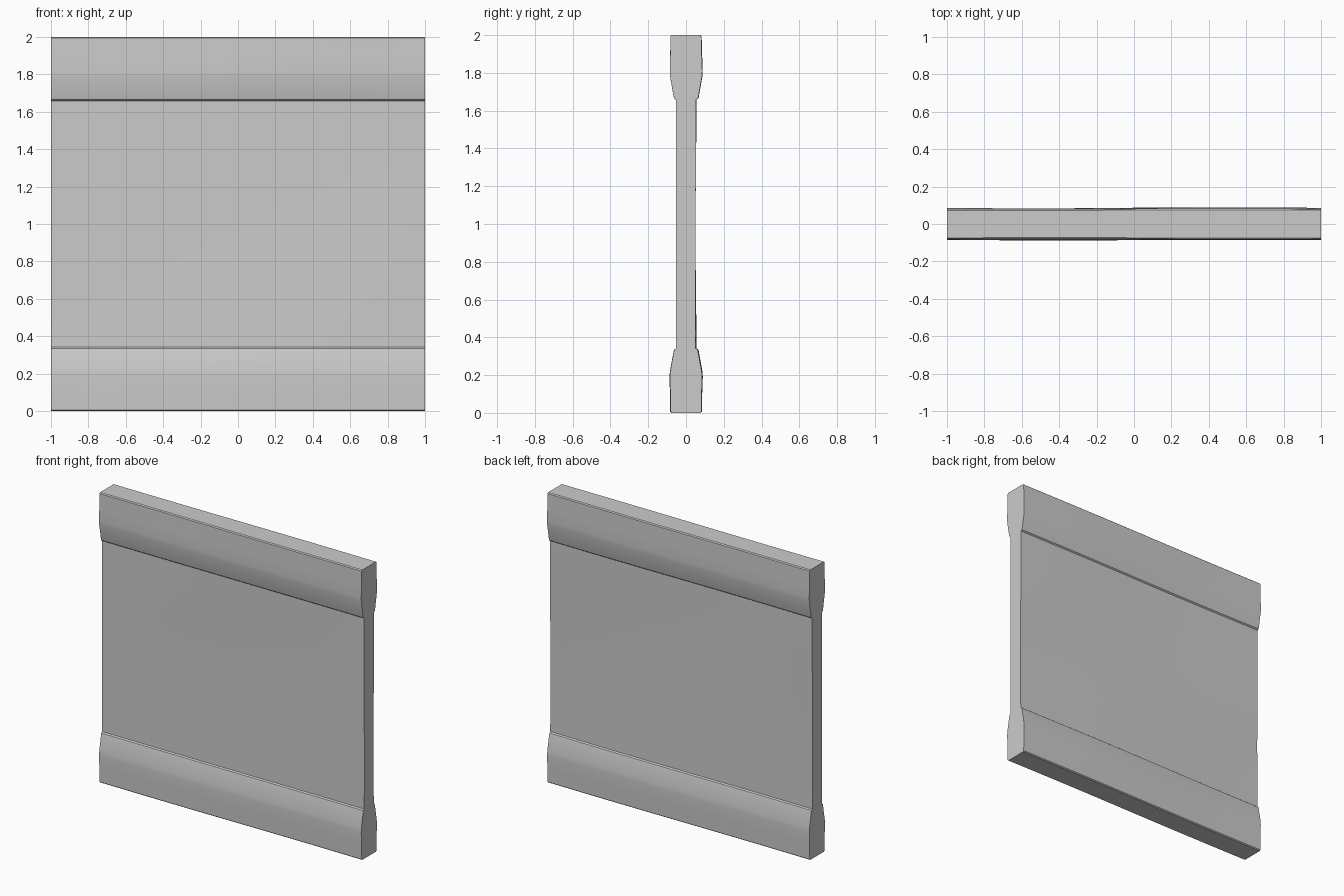
import bpy, bmesh, math

cube = bpy.data.objects.get("Cube")
if cube:
    bpy.data.objects.remove(cube, do_unlink=True)

stone = bpy.data.materials.new("light grey plaster")
stone.use_nodes = True
colour = (0.6, 0.6, 0.6, 1)
stone.diffuse_color = colour
stone.node_tree.nodes["Principled BSDF"].inputs["Base Color"].default_value = colour

# Lower half of the wall section: (height, half thickness)
lower = [(0, 0.074), (0.006, 0.081), (0.1, 0.083), (0.19, 0.086), (0.22, 0.084),
         (0.325, 0.065), (0.335, 0.062), (0.342, 0.053), (0.5, 0.052),
         (0.67, 0.051), (0.83, 0.05)]
section = lower + [(1, 0.05)] + [(2 - z, h) for z, h in reversed(lower)]
STEPS = 16


def wave(x, z, side):
    """Gentle unevenness of the hand-finished surface."""
    return 0.003 * math.sin(3.1 * x + 1.7 * z * side) * math.sin(2.3 * z + side)


def build_wall():
    bm = bmesh.new()
    sides = {}
    for side in (-1, 1):
        sides[side] = []
        for i in range(STEPS + 1):
            x = -1 + 2 * i / STEPS
            sides[side].append([bm.verts.new((x, side * (h + wave(x, z, side)), z))
                                for z, h in section])
    front, back = sides[-1], sides[1]
    last = len(section) - 1
    for i in range(STEPS):
        # Front and back faces
        for j in range(last):
            for g in (front, back):
                bm.faces.new((g[i][j], g[i + 1][j], g[i + 1][j + 1], g[i][j + 1]))
        # Top and bottom strips
        for j in (0, last):
            bm.faces.new((front[i][j], front[i + 1][j], back[i + 1][j], back[i][j]))
    # End caps
    for i in (0, STEPS):
        for j in range(last):
            bm.faces.new((front[i][j], front[i][j + 1], back[i][j + 1], back[i][j]))
    bmesh.ops.recalc_face_normals(bm, faces=bm.faces)
    mesh = bpy.data.meshes.new("wall_panel")
    bm.to_mesh(mesh)
    bm.free()
    mesh.materials.append(stone)
    obj = bpy.data.objects.new("wall_panel", mesh)
    bpy.context.collection.objects.link(obj)
    return obj


wall = build_wall()
bpy.ops.object.select_all(action="DESELECT")
wall.select_set(True)
bpy.context.view_layer.objects.active = wall
bpy.ops.object.shade_smooth_by_angle(angle=math.radians(32))
